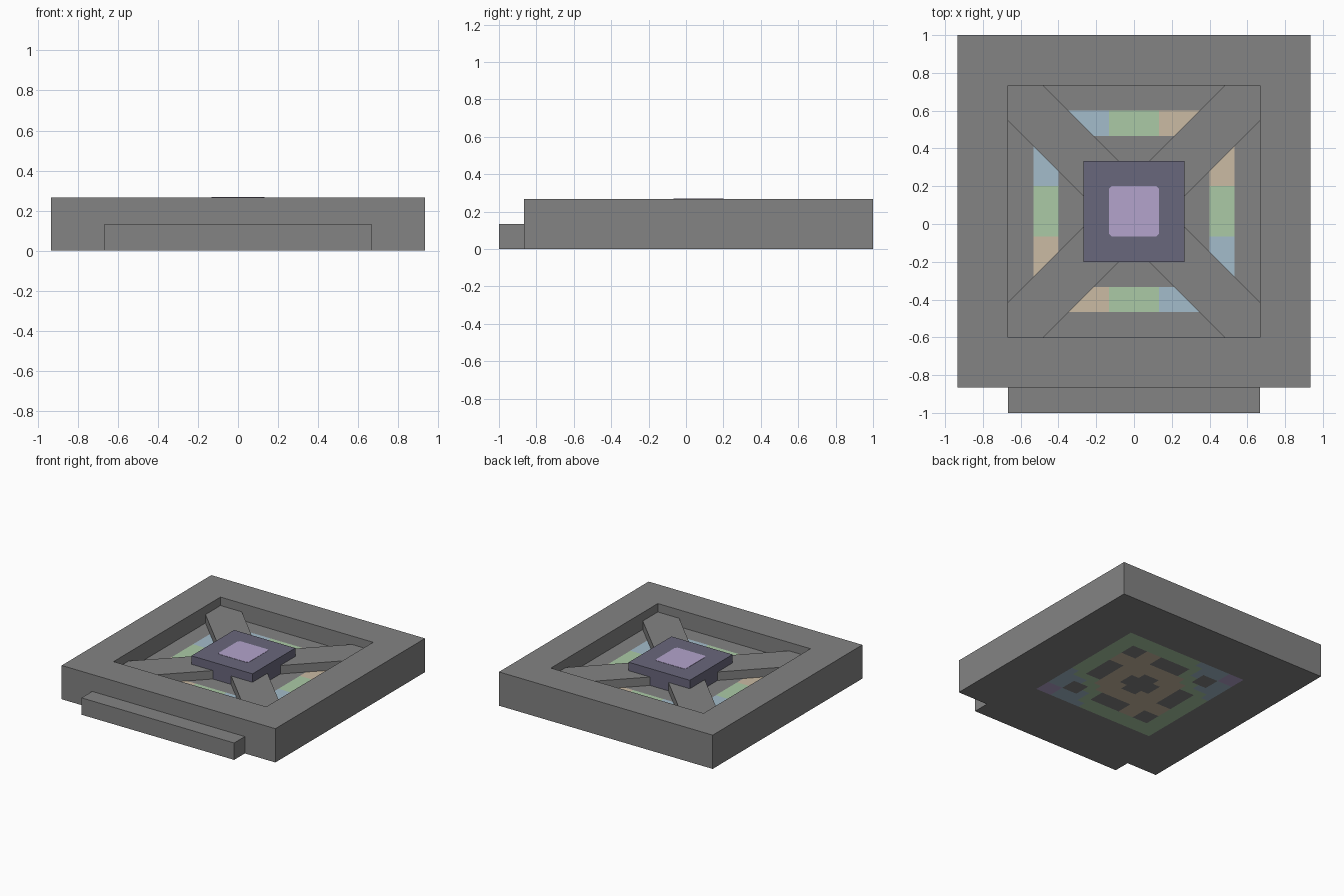
import bpy, bmesh, math
from mathutils import Matrix, Vector

cube = bpy.data.objects.get("Cube")
if cube:
    bpy.data.objects.remove(cube, do_unlink=True)

U = 1 / 15          # layout module
CY = U              # y of the square body's centre


def material(name, rgb):
    lin = [((c / 255 + 0.055) / 1.055) ** 2.4 for c in rgb] + [1.0]
    m = bpy.data.materials.new(name)
    m.use_nodes = True
    m.diffuse_color = lin
    m.node_tree.nodes["Principled BSDF"].inputs["Base Color"].default_value = lin
    return m


GRAY, GREEN, BLUE, TAN, PURPLE = range(5)
palette = [material("stone gray", (131, 131, 131)),
           material("pale green", (171, 202, 166)),
           material("pale blue", (164, 188, 203)),
           material("pale tan", (203, 187, 164)),
           material("pale purple", (179, 164, 204))]
slate = material("slate violet", (105, 103, 124))


def finish(name, bm, mats):
    bmesh.ops.recalc_face_normals(bm, faces=bm.faces[:])
    mesh = bpy.data.meshes.new(name)
    bm.to_mesh(mesh)
    bm.free()
    for m in mats:
        mesh.materials.append(m)
    ob = bpy.data.objects.new(name, mesh)
    bpy.context.collection.objects.link(ob)
    return ob


def prism(name, outline, z0, z1, mat, turn=0.0):
    """Extrude a plan outline (relative to the body's centre) upward."""
    bm = bmesh.new()
    face = bm.faces.new([bm.verts.new((x, y, z0)) for x, y in outline])
    up = bmesh.ops.extrude_face_region(bm, geom=[face], use_keep_orig=True)
    bmesh.ops.translate(bm, vec=(0, 0, z1 - z0),
                        verts=[g for g in up["geom"] if isinstance(g, bmesh.types.BMVert)])
    bm.transform(Matrix.Translation((0, CY, 0)) @ Matrix.Rotation(turn, 4, 'Z'))
    return finish(name, bm, [mat])


def rect(hx, y0, y1):
    return [(-hx, y0), (hx, y0), (hx, y1), (-hx, y1)]


# Colour rule for the recessed floor: a banded ring
def floor_colour(x, y):
    r, s = max(abs(x), abs(y)), min(abs(x), abs(y))
    if not 6 < r < 8:
        return GRAY
    if s < 2:
        return GREEN
    return TAN if x * y > 0 else BLUE


# Colour rule for the underside: a lattice shading towards two opposite corners
def underside_colour(x, y):
    ax, ay = abs(x), abs(y)
    r, s = max(ax, ay), min(ax, ay)
    if r > 8:
        return GRAY
    if r < 2 and s < 1 or r < 1:
        return GRAY                                  # centre opening
    if 4 < r < 6 and (s < 2 or s > 4):
        return GRAY                                  # edge and corner openings
    d = abs(x - y)
    if r > 6:
        if s > 6 and x * y < 0:
            return PURPLE
        return BLUE if d > 9.5 else GREEN
    if d > 8.5:
        return BLUE
    return GREEN if d > 6.5 else TAN


# Body: a slab with a square recess, on a module grid for the colour cells
bm = bmesh.new()
bmesh.ops.create_grid(bm, x_segments=28, y_segments=28, size=14 * U,
                      matrix=Matrix.Translation((0, CY, 0)))
up = bmesh.ops.extrude_face_region(bm, geom=bm.faces[:], use_keep_orig=True)
bmesh.ops.translate(bm, vec=(0, 0, 4 * U),
                    verts=[g for g in up["geom"] if isinstance(g, bmesh.types.BMVert)])
inner = []
for f in bm.faces:
    c = f.calc_center_median()
    if c.z > 3.9 * U and max(abs(c.x), abs(c.y - CY)) < 10 * U:
        inner.append(f)
down = bmesh.ops.extrude_face_region(bm, geom=inner)
bmesh.ops.translate(bm, vec=(0, 0, -2 * U),
                    verts=[g for g in down["geom"] if isinstance(g, bmesh.types.BMVert)])
inner = [f for f in inner if f.is_valid and f.calc_center_median().z > 3.9 * U]
if inner:
    bmesh.ops.delete(bm, geom=inner, context='FACES')
for f in bm.faces:
    c = f.calc_center_median()
    x, y = c.x / U, (c.y - CY) / U
    f.normal_update()
    if abs(f.normal.z) > 0.9:
        if c.z < 0.01:
            f.material_index = underside_colour(x, y)
        elif c.z < 3 * U:
            f.material_index = floor_colour(x, y)
finish("body", bm, palette)

# Front step
prism("front_step", rect(10 * U, -16 * U, -14 * U), 0, 2 * U, palette[GRAY])

# Four diagonal beams running from the recess corners to the centre
e, k = 10 * U, 0.187
beam = [(e, e), (e - k, e), (0, k), (k, 0), (e, e - k)]
for i, place in enumerate(("back_left", "back_right", "front_right", "front_left")):
    prism("beam_" + place, beam, 2 * U, 3 * U, palette[GRAY], i * math.pi / 2)

# Centre block and its inlaid plate with clipped corners
prism("centre_block", rect(4 * U, -4 * U, 4 * U), 2 * U, 4 * U, slate)
h, c = 2 * U, 0.015
plate = [(h - c, h), (c - h, h), (-h, h - c), (-h, c - h),
         (c - h, -h), (h - c, -h), (h, c - h), (h, h - c)]
prism("centre_plate", plate, 4 * U - 0.002, 4 * U + 0.002, palette[PURPLE])
